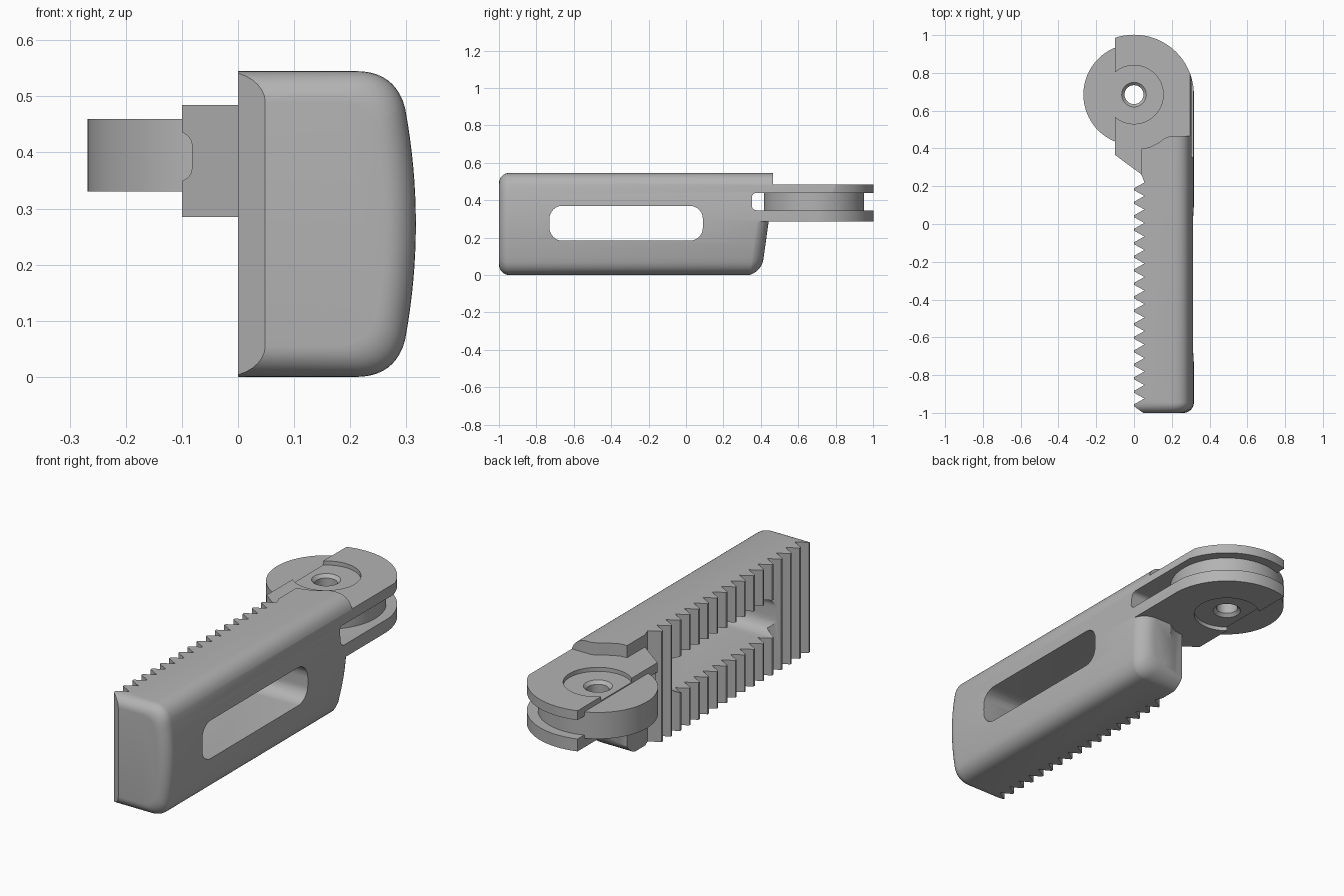
import bpy, bmesh, math
from mathutils import Vector

cube = bpy.data.objects.get("Cube")
if cube:
    bpy.data.objects.remove(cube, do_unlink=True)

HEIGHT, MID = 0.545, 0.2725
HINGE = Vector((0, 0.685))

grey = bpy.data.materials.new("satin grey")
grey.use_nodes = True
colour = (0.45, 0.45, 0.45, 1)
grey.diffuse_color = colour
grey.node_tree.nodes["Principled BSDF"].inputs["Base Color"].default_value = colour


def finish(name, bm):
    bmesh.ops.recalc_face_normals(bm, faces=bm.faces)
    mesh = bpy.data.meshes.new(name)
    bm.to_mesh(mesh)
    bm.free()
    mesh.materials.append(grey)
    ob = bpy.data.objects.new(name, mesh)
    bpy.context.collection.objects.link(ob)
    return ob


def loft(name, rings):
    """Skin a list of equal point rings and cap both ends."""
    bm = bmesh.new()
    rows = [[bm.verts.new(p) for p in ring] for ring in rings]
    for a, b in zip(rows, rows[1:]):
        for i in range(len(a)):
            j = (i + 1) % len(a)
            bm.faces.new((a[i], a[j], b[j], b[i]))
    bm.faces.new(rows[0])
    bm.faces.new(rows[-1])
    return finish(name, bm)


def prism(name, points, lo, hi, axis="z"):
    """Extrude a flat outline along z (xy outline) or x (yz outline)."""
    place = (lambda a, b, h: (a, b, h)) if axis == "z" else (lambda a, b, h: (h, a, b))
    return loft(name, [[place(a, b, h) for a, b in points] for h in (lo, hi)])


def arc(cx, cy, r, start, end, steps):
    angles = [math.radians(start + (end - start) * i / steps) for i in range(steps + 1)]
    return [(cx + r * math.cos(t), cy + r * math.sin(t)) for t in angles]


def rounded_rect(a0, a1, b0, b1, r):
    centres = [(a1 - r, b1 - r), (a0 + r, b1 - r), (a0 + r, b0 + r), (a1 - r, b0 + r)]
    return [p for i, (a, b) in enumerate(centres)
            for p in arc(a, b, r, 90 * i, 90 * i + 90, 8)]


def lathe(name, profile, steps=96):
    """Turn (radius, z) pairs around the hinge axis."""
    rings = [[(x, y, z) for x, y in arc(HINGE.x, HINGE.y, r, 0, 360, steps)[:-1]]
             for r, z in profile]
    return loft(name, rings)


def combine(target, tool, operation):
    mod = target.modifiers.new("cut", "BOOLEAN")
    mod.operation, mod.solver, mod.object = operation, "EXACT", tool
    bpy.context.view_layer.objects.active = target
    bpy.ops.object.modifier_apply(modifier=mod.name)
    bpy.data.objects.remove(tool, do_unlink=True)


def section():
    """Bulged outer cross-section with soft corners, as (x, z)."""
    side = lambda z: 0.317 - 0.45 * (z - MID) ** 2
    start, ctrl, end = Vector((0.21, 0)), Vector((0.28, 0)), Vector((side(0.065), 0.065))
    half = [(-0.1, 0)]
    for i in range(11):
        t = i / 10
        half.append(tuple(start * (1 - t) ** 2 + ctrl * 2 * t * (1 - t) + end * t * t))
    for i in range(1, 9):
        z = 0.065 + (MID - 0.065) * i / 8
        half.append((side(z), z))
    return half + [(x, HEIGHT - z) for x, z in reversed(half[:-1])]


def envelope_ring(y, inset=0.0, grow=1.0, shear=0.0):
    ring = []
    for x, z in section():
        zz = MID + (z - MID) * grow * (1 - inset / MID)
        ring.append((x * grow * (1 - inset / 0.317), y + shear * zz, zz))
    return ring


def round_end(radius, y, sign, **kw):
    """Rings that curl an end over with the given radius."""
    return [envelope_ring(y - sign * radius * (1 - math.sin(t)), radius * (1 - math.cos(t)), **kw)
            for t in (math.pi / 2 * i / 8 for i in range(9))]


# Grip plan with a toothed inner edge
plan = [(0.09, -1.03)]
for k in range(17):
    y = -0.96 + 0.0715 * k
    plan += [(0, y - 0.005), (0, y + 0.005), (0.055, y + 0.036)]
plan += [(0.04, 0.26), (0.04, 0.4), (0.08, 0.405), (0.13, 0.43), (0.16, 0.452),
         (0.19, 0.465), (0.5, 0.465), (0.5, -1.03)]
grip = prism("clamp_handle", plan, -0.1, 0.7)

# Soft lower heel of the grip, below the hinge
heel_waste = prism("heel_waste", [(-0.5, 0.2), (0.6, 0.2), (0.6, 0.9), (-0.5, 0.9)], -0.2, 0.3)
heel = loft("heel", [envelope_ring(0, grow=1.01)] +
            round_end(0.085, 0.402, 1, grow=1.01, shear=0.14))
combine(heel_waste, heel, "DIFFERENCE")
combine(grip, heel_waste, "DIFFERENCE")

# Hinge head: round eye running into the grip
eye = arc(HINGE.x, HINGE.y, 0.317, 0, 232, 72)
eye += [(0.04, 0.262), (0.12, 0.22), (0.5, 0.22), (0.5, HINGE.y)]
combine(grip, prism("hinge_head", eye, 0.285, 0.485), "UNION")

# Outer rounded shell shared by the grip and head
shell = loft("shell", [envelope_ring(1.3)] + round_end(0.055, -1.0, -1))
combine(grip, shell, "INTERSECT")

# Finger slot and the gap between the two hinge plates
combine(grip, prism("slot", rounded_rect(-0.73, 0.09, 0.183, 0.37, 0.07), -0.3, 0.6, "x"),
        "DIFFERENCE")
combine(grip, prism("gap", rounded_rect(0.352, 1.3, 0.346, 0.439, 0.025), -0.6, 0.6, "x"),
        "DIFFERENCE")

# Hub between the plates, washer recesses and the bolt hole
combine(grip, lathe("hub", [(0.268, 0.33), (0.268, 0.46)]), "UNION")
for inner, outer in ((0.465, 0.6), (0.305, 0.2)):
    combine(grip, lathe("recess", [(0.155, inner), (0.155, outer)]), "DIFFERENCE")
combine(grip, lathe("bolt_hole", [(0.085, 0.285), (0.065, 0.305), (0.05, 0.32),
                                  (0.05, 0.45), (0.065, 0.465), (0.085, 0.485)]), "DIFFERENCE")

# Smooth shading with crisp edges
bpy.ops.object.select_all(action="DESELECT")
grip.select_set(True)
bpy.context.view_layer.objects.active = grip
bpy.ops.object.shade_smooth_by_angle(angle=math.radians(30))
